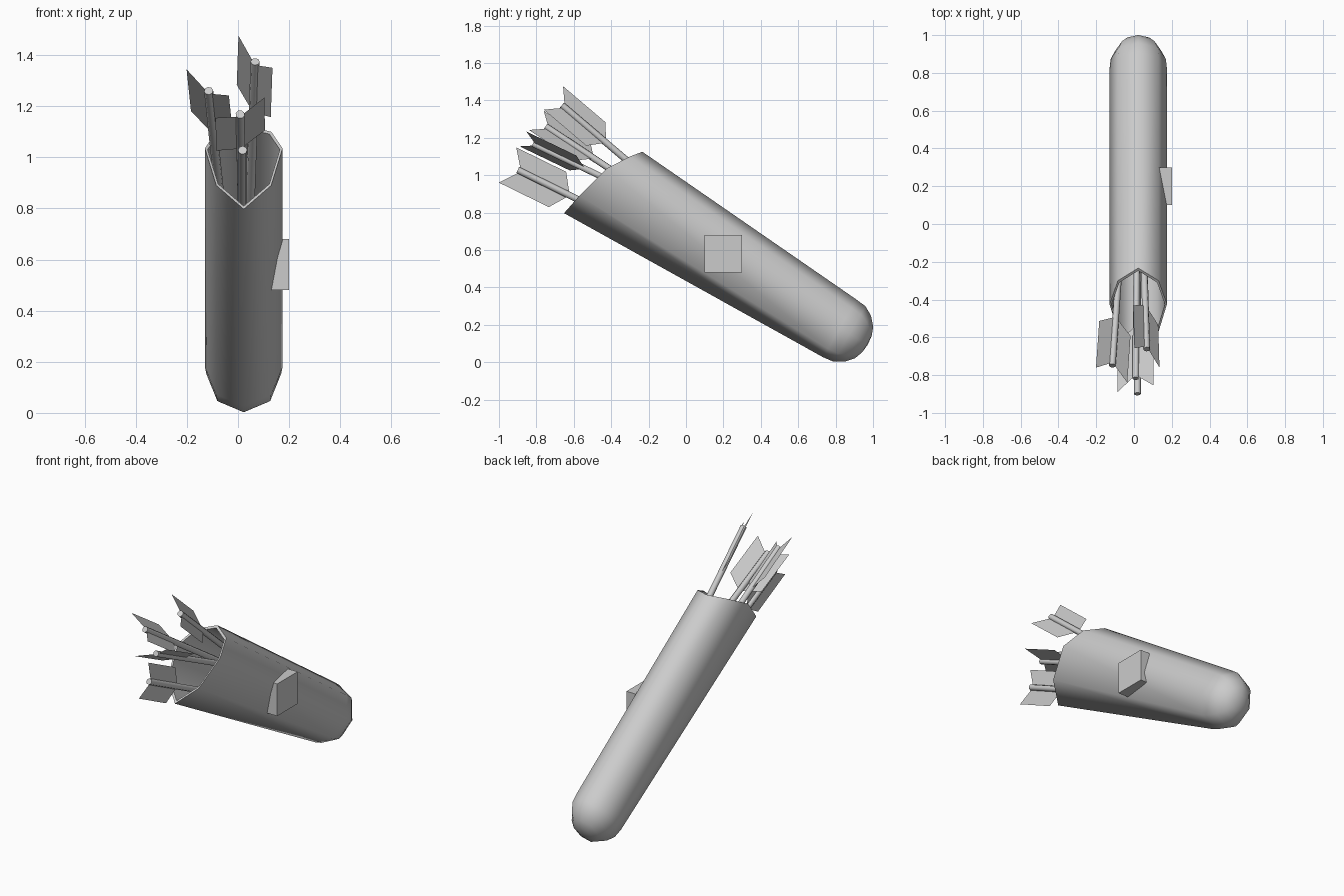
import bpy, bmesh, math
from mathutils import Vector

if "Cube" in bpy.data.objects:
    bpy.data.objects.remove(bpy.data.objects["Cube"])

X0 = 0.0225          # quiver centre in x
RX = 0.152           # quiver half width in x
SIDES = 8


def finish(bm, name, smooth=True):
    me = bpy.data.meshes.new(name)
    bm.normal_update()
    for f in bm.faces:
        f.smooth = smooth
    bm.to_mesh(me)
    bm.free()
    ob = bpy.data.objects.new(name, me)
    bpy.context.collection.objects.link(ob)
    return ob


def bridge(bm, a, b):
    n = len(a)
    for i in range(n):
        bm.faces.new((a[i], a[(i + 1) % n], b[(i + 1) % n], b[i]))


# Quiver: tapered oval tube, slanted curved mouth, domed lower end
RIM = [(-0.233, 1.125), (-0.30, 1.10), (-0.425, 1.035), (-0.57, 0.89), (-0.652, 0.797)]
DOME = [(0, 1), (0.06, 0.96), (0.11, 0.80), (0.15, 0.55), (0.168, 0.28)]
AXIS, PERP = Vector((0, 0.867, -0.5)), Vector((0, 0.5, 0.867))
BASE = Vector((X0, 0.822, 0.181))


def shell(bm, s):
    rings, rim = [], []
    for i in range(SIDES):
        y, z = RIM[min(i, SIDES - i)]
        y, z = -0.44 + (y + 0.44) * s, 0.97 + (z - 0.97) * s
        rim.append(bm.verts.new((X0 + RX * s * math.sin(i * math.tau / SIDES), y, z)))
    rings.append(rim)
    for along, r in DOME:
        ring = []
        for i in range(SIDES):
            a = i * math.tau / SIDES
            p = BASE + AXIS * along * s + PERP * (0.178 * r * s * math.cos(a))
            p.x += RX * r * s * math.sin(a)
            ring.append(bm.verts.new(p))
        rings.append(ring)
    for a, b in zip(rings, rings[1:]):
        bridge(bm, a, b)
    tip = bm.verts.new(BASE + AXIS * 0.173 * s)
    for i in range(SIDES):
        bm.faces.new((rings[-1][i], rings[-1][(i + 1) % SIDES], tip))
    return rim


bm = bmesh.new()
outer = shell(bm, 1.0)
inner = shell(bm, 0.93)
bridge(bm, outer, inner)
bmesh.ops.recalc_face_normals(bm, faces=bm.faces)
for loop in (outer, inner):
    for i in range(SIDES):
        bm.edges.get((loop[i], loop[(i + 1) % SIDES])).smooth = False
finish(bm, "quiver")

# Block fixed to the side of the quiver
bm = bmesh.new()
bmesh.ops.create_cube(bm, size=0.2)
bmesh.ops.translate(bm, verts=bm.verts, vec=(0.1, 0.2, 0.58))
finish(bm, "side_block", False)


# Arrows: round shaft plus a pair of swept-back flat vanes
def arrow(i, end, direction, side):
    end, d = Vector(end), Vector(direction).normalized()
    side = Vector(side)
    side = (side - d * side.dot(d)).normalized()
    up = d.cross(side)
    bm = bmesh.new()
    rings = [[bm.verts.new(end + d * t + 0.018 * (side * math.cos(k * math.tau / 8)
                                                  + up * math.sin(k * math.tau / 8)))
              for k in range(8)] for t in (0, 1.15)]
    bridge(bm, *rings)
    caps = [bm.faces.new(r) for r in rings]
    bmesh.ops.recalc_face_normals(bm, faces=bm.faces)
    for f in caps:
        for e in f.edges:
            e.smooth = False
    finish(bm, f"arrow_shaft_{i}")

    bm = bmesh.new()
    top, low = (bm.verts.new(end + d * t) for t in (0.02, 0.31))
    for s in (-1, 1):
        o = end + side * 0.105 * s
        bm.faces.new((top, low, bm.verts.new(o + d * 0.237), bm.verts.new(o - d * 0.06)))
    bmesh.ops.recalc_face_normals(bm, faces=bm.faces)
    finish(bm, f"arrow_vanes_{i}", False)


ARROWS = [
    ((-0.115, -0.75, 1.26), (0.07, 1, -0.66), (-0.084, 0.045, 0.049)),
    ((0.067, -0.663, 1.374), (-0.03, 1, -0.85), (-0.068, 0.054, 0.063)),
    ((0.008, -0.818, 1.168), (0.01, 1, -0.48), (-0.095, -0.019, -0.039)),
    ((0.018, -0.90, 1.028), (0, 1, -0.49), (0, 0.045, 0.095)),
]
for n, (end, direction, side) in enumerate(ARROWS, 1):
    arrow(n, end, direction, side)
